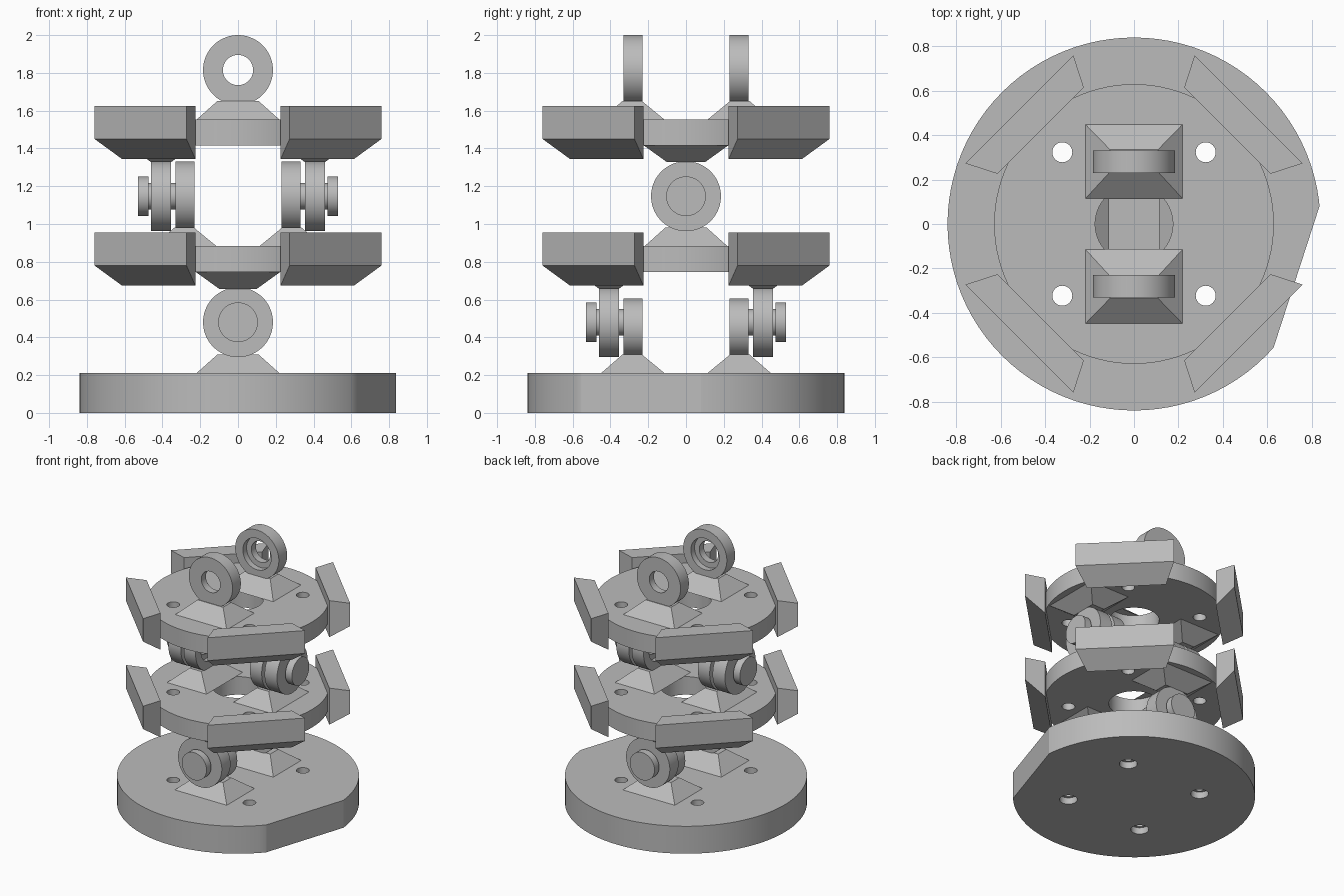
import bpy, bmesh
from math import radians, cos, sin, pi
from mathutils import Matrix, Vector

cube = bpy.data.objects.get("Cube")
if cube:
    bpy.data.objects.remove(cube, do_unlink=True)

grey = bpy.data.materials.new("plain grey")
grey.use_nodes = True
colour = (0.5, 0.5, 0.5, 1)
grey.diffuse_color = colour
grey.node_tree.nodes["Principled BSDF"].inputs["Base Color"].default_value = colour


def turn(deg):
    return Matrix.Rotation(radians(deg), 4, 'Z')


def finish(name, bm, matrix, smooth=True):
    """Turn a bmesh into a named grey object."""
    bmesh.ops.transform(bm, matrix=matrix, verts=bm.verts)
    bmesh.ops.remove_doubles(bm, verts=bm.verts, dist=1e-5)
    bmesh.ops.recalc_face_normals(bm, faces=bm.faces)
    mesh = bpy.data.meshes.new(name)
    bm.to_mesh(mesh)
    bm.free()
    mesh.materials.append(grey)
    obj = bpy.data.objects.new(name, mesh)
    bpy.context.collection.objects.link(obj)
    if smooth:
        shade(obj)
    return obj


def shade(obj):
    bpy.ops.object.select_all(action='DESELECT')
    obj.select_set(True)
    bpy.context.view_layer.objects.active = obj
    bpy.ops.object.shade_smooth_by_angle(angle=radians(30))


def lathe(name, profile, matrix, closed=True, n=72):
    """Spin (radius, height) points around z."""
    bm = bmesh.new()
    rings = [[bm.verts.new((r * cos(2 * pi * i / n), r * sin(2 * pi * i / n), h))
              for i in range(n)] for r, h in profile]
    pairs = list(zip(rings, rings[1:]))
    if closed:
        pairs.append((rings[-1], rings[0]))
    for a, b in pairs:
        for i in range(n):
            j = (i + 1) % n
            bm.faces.new((a[i], a[j], b[j], b[i]))
    return finish(name, bm, matrix)


def frustum(name, low, high, height, matrix):
    """Block whose rectangular ends (x0, x1, half width) differ."""
    bm = bmesh.new()
    bmesh.ops.create_cube(bm, size=1)
    for v in bm.verts:
        x0, x1, w = high if v.co.z > 0 else low
        v.co = Vector((x1 if v.co.x > 0 else x0,
                       w if v.co.y > 0 else -w,
                       height if v.co.z > 0 else 0))
    return finish(name, bm, matrix, smooth=False)


def cut(obj, cutters):
    """Subtract cutters from the object and discard them."""
    for c in cutters:
        c.hide_render = True
        mod = obj.modifiers.new("cut", 'BOOLEAN')
        mod.operation = 'DIFFERENCE'
        mod.solver = 'EXACT'
        mod.object = c
        bpy.context.view_layer.objects.active = obj
        bpy.ops.object.modifier_apply(modifier=mod.name)
        bpy.data.objects.remove(c, do_unlink=True)
    shade(obj)


def hole_cutters(r, z0, z1):
    return [lathe("hole_cutter", [(0, z0), (r, z0), (r, z1), (0, z1)],
                  Matrix.Translation((x, y, 0)), False, 32)
            for x in (-0.323, 0.323) for y in (-0.323, 0.323)]


def lay(z, deg):
    """Lay a lathed part along the outward direction at a height."""
    return turn(deg) @ Matrix.Translation((0, 0, z)) @ Matrix.Rotation(pi / 2, 4, 'Y')


PAD_LOW, PAD_HIGH = (0.113, 0.45, 0.22), (0.235, 0.335, 0.108)


def upper_lug(label, floor, centre, r, deg):
    """Pad on a disc's top with its bored and recessed ring."""
    at = turn(deg) @ Matrix.Translation((0, 0, floor))
    frustum(label + "_pad", PAD_LOW, PAD_HIGH, 0.1, at)
    lathe(label + "_ring", [(0.08, 0.33), (r, 0.33), (r, 0.23), (0.12, 0.23),
                            (0.12, 0.275), (0.08, 0.275)], lay(centre, deg))


def hinge(label, ceiling, centre, deg):
    """Hanging pad, its ring and the headed pin through both rings."""
    at = turn(deg) @ Matrix.Translation((0, 0, ceiling)) @ Matrix.Scale(-1, 4, (0, 0, 1))
    frustum(label + "_hanging_pad", (0.235, 0.58, 0.225), (0.355, 0.46, 0.1), 0.09, at)
    lathe(label + "_hanging_ring", [(0.07, 0.355), (0.185, 0.355),
                                    (0.185, 0.46), (0.07, 0.46)], lay(centre, deg))
    lathe(label + "_pin", [(0, 0.24), (0.07, 0.24), (0.07, 0.475), (0.105, 0.475),
                           (0.105, 0.53), (0, 0.53)], lay(centre, deg), False)


# Base disc with a flat on one side and counterbored holes
base = lathe("base_disc", [(0, 0), (0.84, 0), (0.84, 0.21), (0, 0.21)],
             Matrix(), False, 96)
flat = frustum("flat_cutter", (0.77, 1.2, 1), (0.77, 1.2, 1), 0.6,
               turn(-18) @ Matrix.Translation((0, 0, -0.2)))
cut(base, [flat] + hole_cutters(0.045, -0.1, 0.4) + hole_cutters(0.062, -0.1, 0.05))

# Two ring discs, each with four slanted bumpers
for label, z in (("middle", 0.745), ("top", 1.415)):
    disc = lathe(label + "_disc", [(0.175, z), (0.63, z), (0.63, z + 0.138),
                                   (0.175, z + 0.138)], Matrix(), True, 96)
    cut(disc, hole_cutters(0.045, z - 0.1, z + 0.3))
    for k in range(4):
        bumper = frustum(f"{label}_bumper_{k + 1}", (0.595, 0.73, 0.275),
                         (0.595, 0.73, 0.275), 0.28,
                         turn(45 + 90 * k) @ Matrix.Translation((0, 0, z - 0.07)))
        spin = turn(45 + 90 * k)
        for v in bumper.data.vertices:
            p = spin.inverted() @ v.co
            if p.x > 0.65:
                p.y *= 0.344 / 0.275
                if p.z < z:
                    p.z += 0.105
            v.co = spin @ p

# Lower, middle and top joints
for side, deg in (("front", -90), ("back", 90)):
    upper_lug("lower_" + side, 0.21, 0.45, 0.155, deg)
    hinge("lower_" + side, 0.747, 0.48, deg)
    upper_lug("top_" + side, 1.552, 1.815, 0.185, deg)
for side, deg in (("left", 0), ("right", 180)):
    upper_lug("middle_" + side, 0.882, 1.147, 0.185, deg)
    hinge("middle_" + side, 1.417, 1.147, deg)
